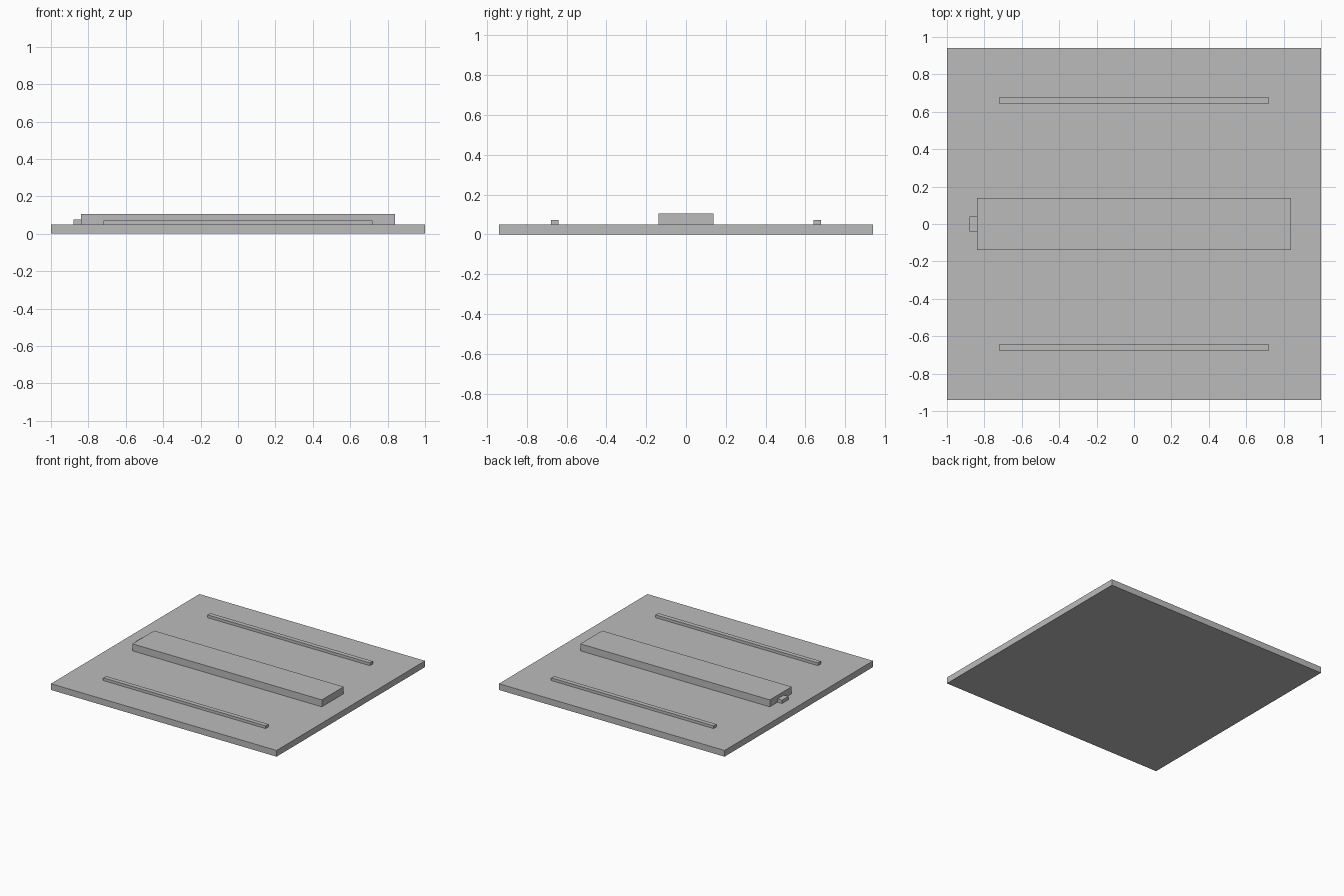
import bpy
import bmesh
from mathutils import Matrix, Vector

if "Cube" in bpy.data.objects:
    bpy.data.objects.remove(bpy.data.objects["Cube"], do_unlink=True)

# Single plain grey
grey = bpy.data.materials.new("plain_grey")
grey.use_nodes = True
grey.diffuse_color = (0.5, 0.5, 0.5, 1)
grey.node_tree.nodes["Principled BSDF"].inputs["Base Color"].default_value = (0.5, 0.5, 0.5, 1)


def box(name, low, high):
    """Flat-sided block between two opposite corners."""
    low, high = Vector(low), Vector(high)
    bm = bmesh.new()
    place = Matrix.Translation((low + high) / 2) @ Matrix.Diagonal((*(high - low), 1))
    bmesh.ops.create_cube(bm, size=1, matrix=place)
    mesh = bpy.data.meshes.new(name)
    bm.to_mesh(mesh)
    bm.free()
    mesh.materials.append(grey)
    obj = bpy.data.objects.new(name, mesh)
    bpy.context.collection.objects.link(obj)
    return obj


BASE_TOP = 0.05

# Base plate
box("base_plate", (-1, -0.94, 0), (1, 0.94, BASE_TOP))

# Raised central bar with a small tab on its right end
box("central_bar", (-0.84, -0.138, BASE_TOP), (0.84, 0.138, 0.106))
box("end_tab", (-0.88, -0.04, BASE_TOP), (-0.84, 0.04, 0.077))

# Thin rails in front of and behind the bar
for name, y in (("front_rail", -0.66), ("back_rail", 0.66)):
    box(name, (-0.72, y - 0.018, BASE_TOP), (0.72, y + 0.018, 0.072))
